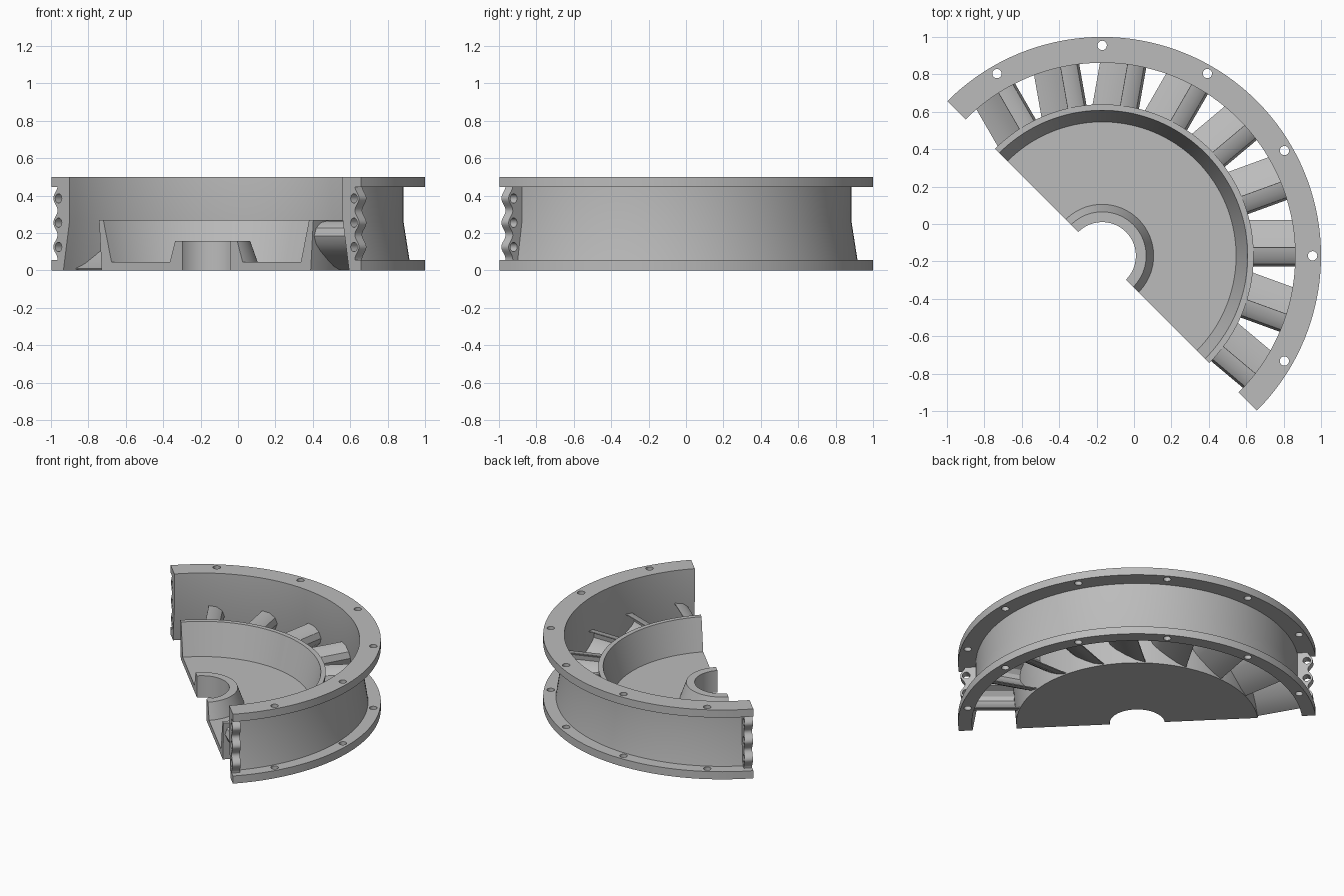
import bpy, bmesh
from math import sin, cos, tau, pi, radians, sqrt
from mathutils import Matrix, Vector

if "Cube" in bpy.data.objects:
    bpy.data.objects.remove(bpy.data.objects["Cube"])

CENTRE = Vector((-0.17, -0.17, 0))   # axis of the half ring
START, END = -45, 135                # angular span in degrees

metal = bpy.data.materials.new("light grey metal")
metal.use_nodes = True
grey = (0.5, 0.5, 0.5, 1)
metal.diffuse_color = grey
metal.node_tree.nodes["Principled BSDF"].inputs["Base Color"].default_value = grey


def finish(name, bm, matrix=Matrix()):
    bmesh.ops.recalc_face_normals(bm, faces=bm.faces)
    mesh = bpy.data.meshes.new(name)
    bm.to_mesh(mesh)
    bm.free()
    mesh.transform(Matrix.Translation(CENTRE) @ matrix)
    mesh.materials.append(metal)
    obj = bpy.data.objects.new(name, mesh)
    bpy.context.collection.objects.link(obj)
    return obj


def half_turn(name, profile, steps=72):
    """Revolve a closed (radius, height) outline through the half circle."""
    bm = bmesh.new()
    verts = [bm.verts.new((r, 0, z)) for r, z in profile]
    face = bm.faces.new(verts)
    bm.faces.new([bm.verts.new(v.co) for v in verts])
    bmesh.ops.spin(bm, geom=[face, *face.edges, *face.verts], angle=pi,
                   steps=steps, axis=(0, 0, 1), cent=(0, 0, 0))
    bmesh.ops.remove_doubles(bm, verts=bm.verts, dist=1e-5)
    return finish(name, bm, Matrix.Rotation(radians(START), 4, "Z"))


def loft(name, first, last, matrix):
    """Solid between two matching outlines."""
    bm = bmesh.new()
    a = [bm.verts.new(p) for p in first]
    b = [bm.verts.new(p) for p in last]
    bm.faces.new(a)
    bm.faces.new(b)
    for i in range(len(a)):
        j = (i + 1) % len(a)
        bm.faces.new((a[i], a[j], b[j], b[i]))
    return finish(name, bm, matrix)


def drill(target, matrices, depth):
    """Cut round bolt holes along the local z of each matrix."""
    bm = bmesh.new()
    for m in matrices:
        bmesh.ops.create_cone(bm, cap_ends=True, segments=20, radius1=0.025,
                              radius2=0.025, depth=depth, matrix=m)
    cutter = finish("hole_cutter", bm)
    cutter.hide_render = True
    mod = target.modifiers.new("holes", "BOOLEAN")
    mod.operation = "DIFFERENCE"
    mod.solver = "EXACT"
    mod.object = cutter
    bpy.context.view_layer.objects.active = target
    bpy.ops.object.modifier_apply(modifier=mod.name)
    bpy.data.objects.remove(cutter)


def turn(deg):
    return Matrix.Rotation(radians(deg), 4, "Z")


parts = []

# Outer casing: thin wall with a flange at top and bottom
casing = half_turn("outer_casing", [
    (1.08, 0), (1.032, 0.27), (1.032, 0.5), (1.17, 0.5), (1.17, 0.445),
    (1.055, 0.445), (1.055, 0.26), (1.087, 0.055), (1.17, 0.055), (1.17, 0)])
drill(casing, [turn(a) @ Matrix.Translation((1.125, 0, 0.25))
               for a in range(-30, 121, 30)], 0.7)
parts.append(casing)

# Inner bowl with sloped rim and a raised hub
parts.append(half_turn("inner_bowl", [
    (0.18, 0), (0.18, 0.157), (0.235, 0.157), (0.275, 0.045), (0.716, 0.045),
    (0.778, 0.27), (0.81, 0.27), (0.79, 0)]))

# Scalloped bolting lugs on both ends of the casing
lug_heights = (0.125, 0.255, 0.385)
wave = [(1.14 + 0.016 * cos(tau * (z - 0.125) / 0.13), z)
        for z in [0.055 + 0.39 * i / 36 for i in range(37)]]
outline = [(1.055, 0.445), (1.055, 0.26), (1.087, 0.055)] + wave
for name, deg, depth in (("right_end_lugs", END, -0.055), ("left_end_lugs", START, 0.055)):
    lugs = loft(name, [(r, 0, z) for r, z in outline],
                [(r, depth, z) for r, z in outline], turn(deg))
    drill(lugs, [turn(deg) @ Matrix.Translation((1.117, 0, z)) @ Matrix.Rotation(pi / 2, 4, "X")
                 for z in lug_heights], 0.3)
    parts.append(lugs)

# Curved guide vanes joining the bowl to the casing
spine = [(0.19, 0.008), (0.13, 0.03), (0.07, 0.068), (0.01, 0.112), (-0.028, 0.15),
         (-0.044, 0.185), (-0.035, 0.222), (-0.005, 0.25), (0.045, 0.262)]
front, back = [], []
for i, (t, z) in enumerate(spine):
    p, q = spine[max(i - 1, 0)], spine[min(i + 1, len(spine) - 1)]
    side = Vector((q[1] - p[1], p[0] - q[0])).normalized()
    half = 0.003 + 0.011 * sin(pi * i / (len(spine) - 1))
    front.append((t + side.x * half, z + side.y * half))
    back.append((t - side.x * half, z - side.y * half))
section = front + back[::-1]
inner = [(sqrt((0.782 + 0.07 * z) ** 2 - t * t), t, z) for t, z in section]
outer = [(sqrt((1.088 - 0.178 * z) ** 2 - t * t), t, z) for t, z in section]
for k in range(9):
    parts.append(loft(f"guide_vane_{k + 1}", inner, outer, turn(-40 + 20 * k)))

# Smooth curved surfaces, keep machined edges crisp
bpy.ops.object.select_all(action="DESELECT")
for obj in parts:
    obj.select_set(True)
bpy.context.view_layer.objects.active = parts[0]
bpy.ops.object.shade_smooth_by_angle(angle=radians(30))
